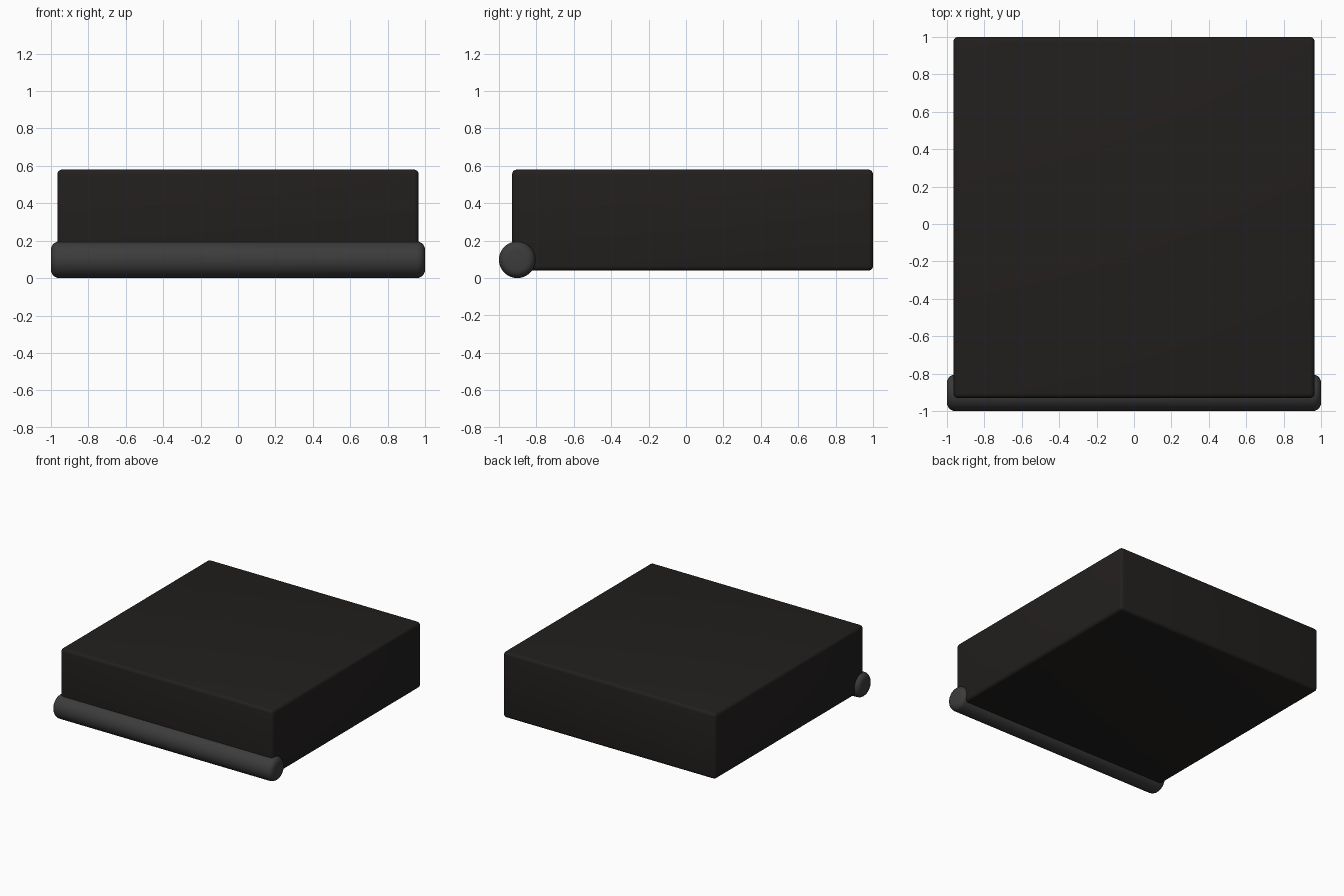
import bpy
import math

if "Cube" in bpy.data.objects:
    bpy.data.objects.remove(bpy.data.objects["Cube"])


def finish(obj, name, color, width, segments):
    """Name, colour, round the edges and smooth a part."""
    obj.name = name
    bpy.ops.object.transform_apply(location=False, rotation=True, scale=True)
    mat = bpy.data.materials.new(name + "_material")
    mat.diffuse_color = color
    mat.use_nodes = True
    mat.node_tree.nodes["Principled BSDF"].inputs["Base Color"].default_value = mat.diffuse_color
    obj.data.materials.append(mat)
    bevel = obj.modifiers.new("rounded_edges", "BEVEL")
    bevel.width = width
    bevel.segments = segments
    bevel.limit_method = "ANGLE"
    bevel.angle_limit = math.radians(40)
    bpy.ops.object.modifier_apply(modifier=bevel.name)
    bpy.ops.object.shade_smooth_by_angle(angle=math.radians(40))


# Main block: wide, flat cushion-like box with small rounded edges
x_half, y0, y1, z0, z1 = 0.965, -0.93, 1.0, 0.04, 0.58
bpy.ops.mesh.primitive_cube_add(size=1, location=(0, (y0 + y1) / 2, (z0 + z1) / 2))
block = bpy.context.object
block.scale = (2 * x_half, y1 - y0, z1 - z0)
finish(block, "main_block", (0.016, 0.014, 0.013, 1), 0.025, 4)

# Front roller: full-width bar along the lower front edge
radius = 0.098
bpy.ops.mesh.primitive_cylinder_add(
    vertices=48, radius=radius, depth=2.0,
    location=(0, -1 + radius, radius), rotation=(0, math.pi / 2, 0))
finish(bpy.context.object, "front_roller", (0.045, 0.045, 0.045, 1), 0.045, 5)
